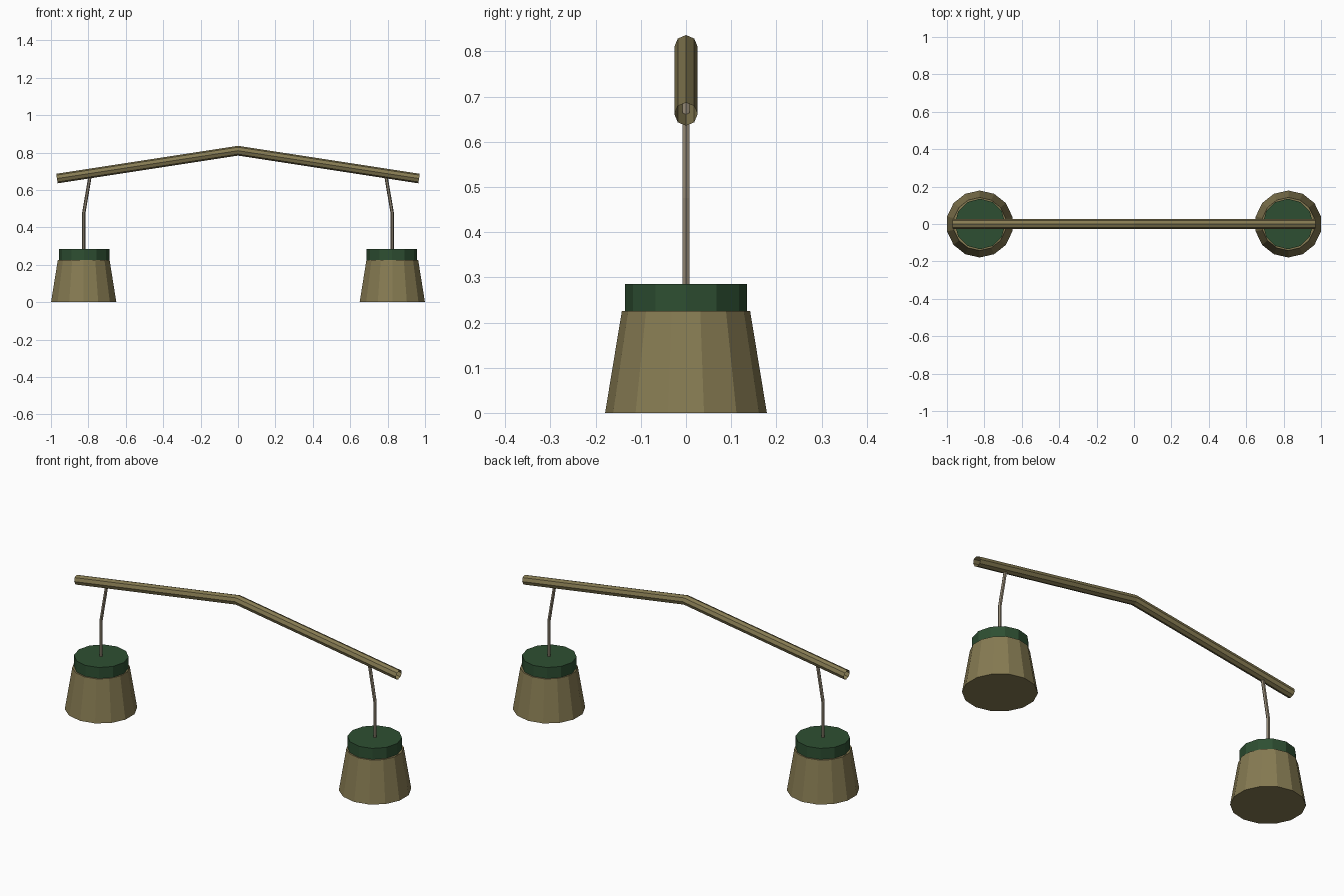
import bpy, bmesh
from math import sin, cos, pi
from mathutils import Vector

cube = bpy.data.objects.get("Cube")
if cube:
    bpy.data.objects.remove(cube, do_unlink=True)


def make_material(name, rgb):
    mat = bpy.data.materials.new(name)
    mat.use_nodes = True
    colour = (*rgb, 1)
    mat.diffuse_color = colour
    mat.node_tree.nodes["Principled BSDF"].inputs["Base Color"].default_value = colour
    return mat


wood = make_material("olive wood", (0.24, 0.198, 0.085))
green = make_material("dark green", (0.027, 0.078, 0.032))
cord = make_material("grey rope", (0.28, 0.235, 0.17))


def loft(name, rings, mat, caps):
    """Join rings of points with quads, optionally closing both ends."""
    bm = bmesh.new()
    loops = [[bm.verts.new(p) for p in ring] for ring in rings]
    n = len(loops[0])
    for a, b in zip(loops, loops[1:]):
        for i in range(n):
            j = (i + 1) % n
            bm.faces.new((a[i], a[j], b[j], b[i]))
    if caps:
        bm.faces.new(loops[0][::-1])
        bm.faces.new(loops[-1])
    bmesh.ops.recalc_face_normals(bm, faces=bm.faces)
    mesh = bpy.data.meshes.new(name)
    bm.to_mesh(mesh)
    bm.free()
    mesh.materials.append(mat)
    obj = bpy.data.objects.new(name, mesh)
    bpy.context.collection.objects.link(obj)
    return obj


def tube(name, path, radius, sides, mat, caps):
    """Mitred tube along a path lying in the XZ plane."""
    pts = [Vector((x, 0, z)) for x, z in path]
    rings = []
    for i, p in enumerate(pts):
        before = (p - pts[i - 1]).normalized() if i else None
        after = (pts[i + 1] - p).normalized() if i + 1 < len(pts) else None
        tangent = ((before or after) + (after or before)).normalized()
        stretch = 1 / tangent.dot(before or after)
        normal = Vector((-tangent.z, 0, tangent.x)) * stretch
        side = Vector((0, 1, 0))
        rings.append([p + radius * (normal * cos(2 * pi * k / sides) + side * sin(2 * pi * k / sides))
                      for k in range(sides)])
    return loft(name, rings, mat, caps)


def drum(name, x, profile, sides, mat):
    """Faceted upright solid from (radius, height) pairs."""
    rings = [[(x + r * sin(2 * pi * k / sides), r * cos(2 * pi * k / sides), z)
              for k in range(sides)] for r, z in profile]
    return loft(name, rings, mat, True)


# Bent carrying pole, hollow at the ends
tube("carrying_pole", [(-0.968, 0.661), (0, 0.81), (0.968, 0.661)], 0.0258, 8, wood, False)

# A rope, bucket and lid hang on each side
for label, s in (("left", 1), ("right", -1)):
    x = s * 0.825
    tube(label + "_rope", [(s * 0.789, 0.685), (x, 0.475), (x, 0.27)], 0.009, 6, cord, True)
    drum(label + "_bucket", x, [(0.179, 0), (0.142, 0.225)], 14, wood)
    drum(label + "_lid", s * 0.823, [(0.135, 0.2), (0.135, 0.285)], 12, green)
